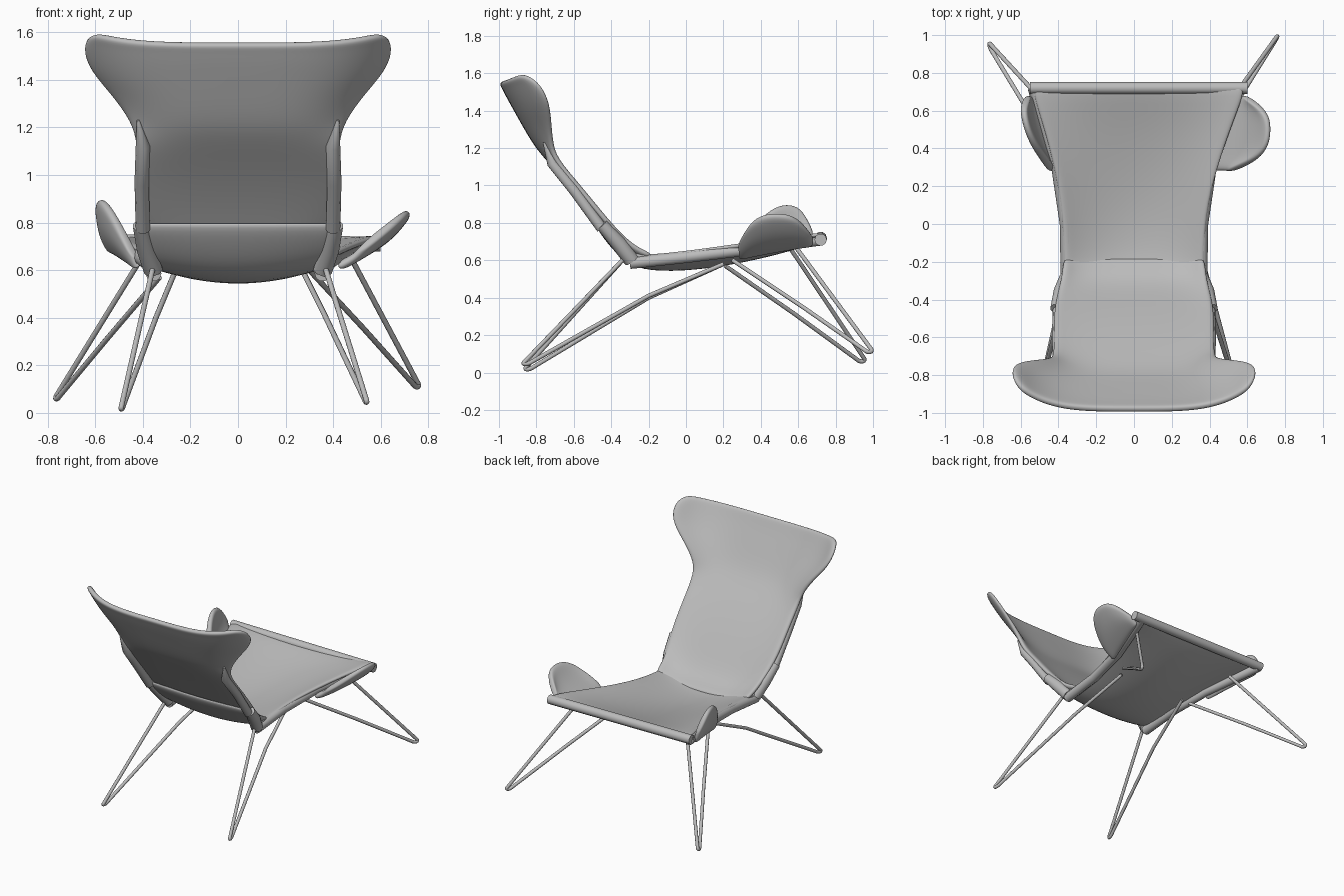
import bpy
import math
from mathutils import Vector

cube = bpy.data.objects.get("Cube")
if cube:
    bpy.data.objects.remove(cube, do_unlink=True)

# One plain grey for the whole chair
grey = bpy.data.materials.new("soft_grey")
grey.use_nodes = True
color = (0.5, 0.5, 0.5, 1)
grey.diffuse_color = color
grey.node_tree.nodes["Principled BSDF"].inputs["Base Color"].default_value = color


def sheet(name, rows, thickness):
    """Skin a grid of points, give it thickness and round it off."""
    n = len(rows[0])
    verts = [p for row in rows for p in row]
    faces = [(i * n + j, i * n + j + 1, (i + 1) * n + j + 1, (i + 1) * n + j)
             for i in range(len(rows) - 1) for j in range(n - 1)]
    mesh = bpy.data.meshes.new(name)
    mesh.from_pydata(verts, [], faces)
    mesh.shade_smooth()
    mesh.materials.append(grey)
    obj = bpy.data.objects.new(name, mesh)
    bpy.context.collection.objects.link(obj)
    solid = obj.modifiers.new("thickness", 'SOLIDIFY')
    solid.thickness = thickness
    solid.offset = 0
    sub = obj.modifiers.new("smooth", 'SUBSURF')
    sub.levels = sub.render_levels = 2


def tube(name, points, radius, tip=1.0):
    """Round rod along a path; tip scales the radius at its end."""
    curve = bpy.data.curves.new(name, 'CURVE')
    curve.dimensions = '3D'
    curve.bevel_depth = radius
    curve.bevel_resolution = 3
    curve.use_fill_caps = True
    spline = curve.splines.new('POLY')
    spline.points.add(len(points) - 1)
    for sp, p in zip(spline.points, points):
        sp.co = (*p, 1)
    spline.points[-1].radius = tip
    spline.use_smooth = True
    curve.materials.append(grey)
    obj = bpy.data.objects.new(name, curve)
    bpy.context.collection.objects.link(obj)


def section(yc, zc, xe, ye, ze, power, shift=0, steps=16):
    """Cross-section from the centre (yc, zc) curving to its edges (xe, ye, ze)."""
    row = []
    for k in range(steps + 1):
        s = 2 * k / steps - 1
        t = abs(s) ** power
        row.append((xe * s + shift, yc + (ye - yc) * t, zc + (ze - zc) * t))
    return row


# Backrest, with the head wings curling forward at the top
back_rows = [
    (-0.18, 0.575, 0.375, -0.18, 0.63),
    (-0.28, 0.605, 0.38, -0.26, 0.66),
    (-0.37, 0.70, 0.40, -0.35, 0.73),
    (-0.47, 0.84, 0.425, -0.45, 0.84),
    (-0.60, 1.00, 0.425, -0.58, 1.00),
    (-0.72, 1.13, 0.425, -0.70, 1.14),
    (-0.79, 1.21, 0.45, -0.715, 1.23),
    (-0.85, 1.31, 0.53, -0.72, 1.34),
    (-0.90, 1.40, 0.62, -0.73, 1.44),
    (-0.945, 1.48, 0.65, -0.765, 1.52),
    (-0.97, 1.53, 0.64, -0.82, 1.575),
    (-0.985, 1.555, 0.60, -0.88, 1.595),
]
sheet("backrest", [section(*r, power=4) for r in back_rows], 0.035)

# Seat sling, turned up behind the backrest, sagging and widening to the far edge
seat_rows = [
    (-0.48, 0.80, 0.40, -0.46, 0.80, 2, 0),
    (-0.41, 0.70, 0.39, -0.39, 0.71, 2, 0),
    (-0.32, 0.60, 0.375, -0.30, 0.625, 2, 0),
    (-0.20, 0.553, 0.37, -0.20, 0.62, 2, 0),
    (0.05, 0.56, 0.38, 0.05, 0.65, 2, 0),
    (0.30, 0.60, 0.43, 0.30, 0.685, 2, 0.01),
    (0.55, 0.66, 0.51, 0.55, 0.72, 2, 0.02),
    (0.74, 0.725, 0.58, 0.74, 0.74, 2, 0.025),
]
sheet("seat", [section(*r) for r in seat_rows], 0.03)
tube("seat_edge_roll", [(-0.55, 0.72, 0.72), (0.6, 0.72, 0.71)], 0.033)

# Padded rails down both sides of the seat and back
for side, word in ((1, "left"), (-1, "right")):
    tube(f"{word}_seat_rail", [(side * 0.355, -0.30, 0.585), (side * 0.36, 0.0, 0.617),
                               (side * 0.405, 0.30, 0.653), (side * 0.53, 0.72, 0.71)], 0.033)
    tube(f"{word}_back_rail", [(side * 0.40, -0.45, 0.77), (side * 0.405, -0.595, 0.97),
                               (side * 0.40, -0.715, 1.12), (side * 0.42, -0.76, 1.23)],
         0.03, tip=0.2)
    tube(f"{word}_corner_pad", [(side * 0.355, -0.29, 0.60), (side * 0.385, -0.36, 0.69),
                                (side * 0.41, -0.45, 0.79)], 0.042, tip=0.8)


# Armrest wings, each a rounded leaf leaning out from the seat rail
def arm_wing(name, side, lean, reach):
    rows = []
    for i, r in enumerate(reach):
        t = i / (len(reach) - 1)
        base = Vector((side * (0.415 + 0.12 * t), 0.28 + 0.40 * t, 0.61 + 0.075 * t))
        row = []
        for k in range(6):
            u = k / 5
            bow = 0.03 * r * math.sin(math.pi * u)
            p = base + u * r * Vector((side * lean[0], 0, lean[1]))
            row.append(p + Vector((side * bow * 0.6, 0, -bow * 0.6)))
        rows.append(row)
    sheet(name, rows, 0.04)


arm_wing("left_arm_wing", 1, (0.235, 0.195), (0.4, 0.9, 1.05, 1.06, 1.0, 0.9, 0.65, 0.2))
arm_wing("right_arm_wing", -1, (0.08, 0.235), (0.2, 0.5, 0.8, 0.97, 1.04, 1.0, 0.85, 0.3))


# Hairpin legs: two rods meeting in a tight bend at the foot
def hairpin(name, foot, top_a, top_b, bend=None):
    foot, a, b = Vector(foot), Vector(top_a), Vector(top_b)
    mid = Vector(bend) if bend else foot.lerp(b, 0.5)
    across = (b - a).normalized() * 0.018
    rise = ((a + mid) / 2 - foot).normalized()
    path = [a]
    for k in range(9):
        ang = math.pi * k / 8
        path.append(foot - across * math.cos(ang) + rise * 0.018 * (1 - math.sin(ang)))
    path += [mid, b]
    tube(name, path, 0.0115)


hairpin("far_right_leg", (-0.765, 0.945, 0.06), (-0.40, 0.56, 0.66), (-0.33, 0.21, 0.57))
hairpin("far_left_leg", (0.755, 0.985, 0.11), (0.46, 0.58, 0.68), (0.30, 0.25, 0.60))
hairpin("near_right_leg", (-0.49, -0.85, 0.017), (-0.36, -0.34, 0.60),
        (-0.27, 0.20, 0.58), (-0.345, -0.20, 0.40))
hairpin("near_left_leg", (0.54, -0.86, 0.045), (0.37, -0.34, 0.60),
        (0.28, 0.20, 0.58), (0.365, -0.20, 0.41))
